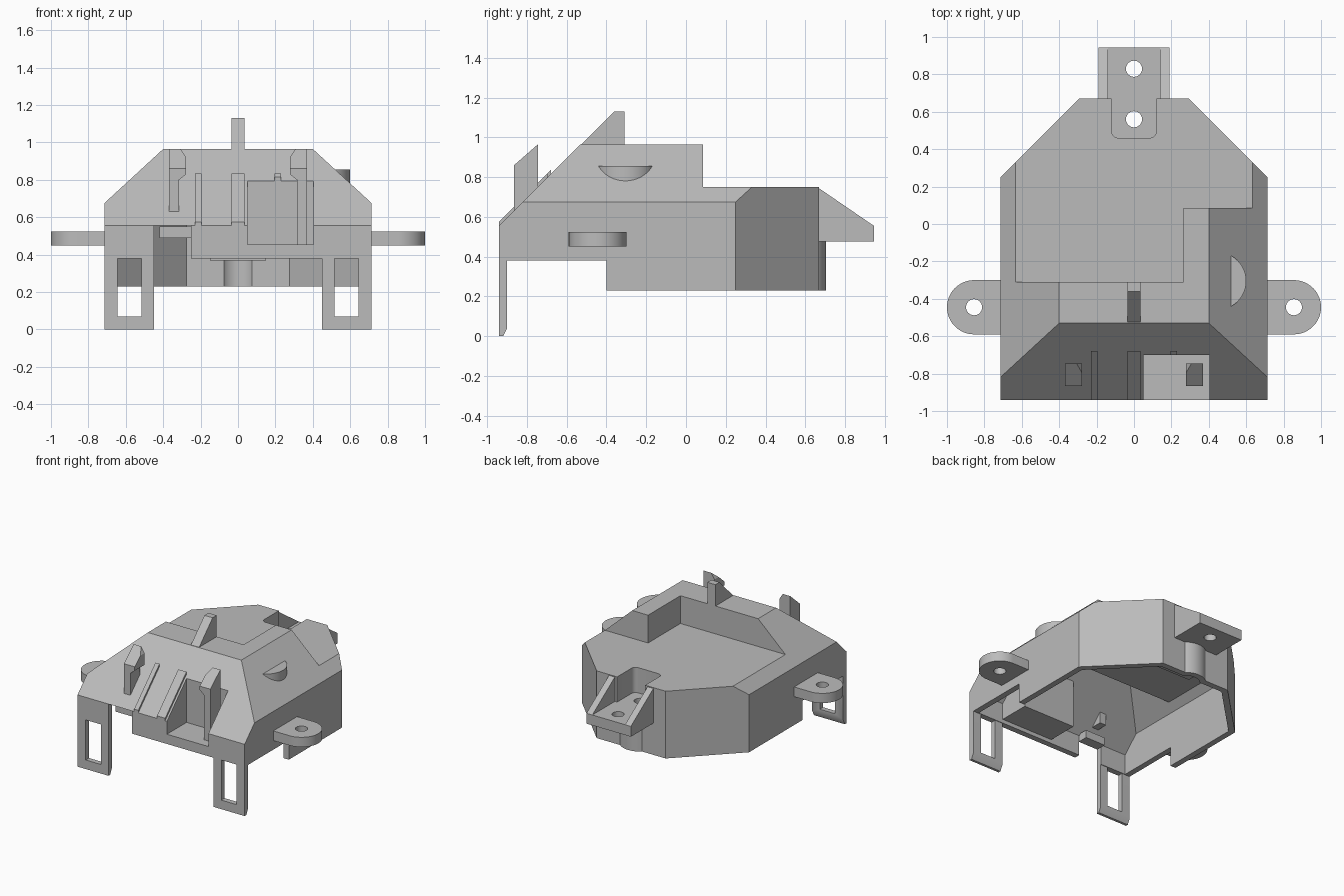
import bpy, bmesh, math
from mathutils import Vector

if "Cube" in bpy.data.objects:
    bpy.data.objects.remove(bpy.data.objects["Cube"], do_unlink=True)

grey = bpy.data.materials.new("plain_grey")
grey.use_nodes = True
COLOUR = (0.5, 0.5, 0.5, 1)
grey.diffuse_color = COLOUR
grey.node_tree.nodes["Principled BSDF"].inputs["Base Color"].default_value = COLOUR


def finish(bm, name):
    bmesh.ops.recalc_face_normals(bm, faces=bm.faces)
    mesh = bpy.data.meshes.new(name)
    bm.to_mesh(mesh)
    bm.free()
    mesh.materials.append(grey)
    ob = bpy.data.objects.new(name, mesh)
    bpy.context.collection.objects.link(ob)
    return ob


def box_bm(x0, x1, y0, y1, z0, z1):
    bm = bmesh.new()
    bmesh.ops.create_cube(bm, size=1)
    for v in bm.verts:
        v.co = (x1 if v.co.x > 0 else x0, y1 if v.co.y > 0 else y0, z1 if v.co.z > 0 else z0)
    return bm


def box(name, *bounds):
    return finish(box_bm(*bounds), name)


def slice_off(bm, co, no):
    geom = bm.verts[:] + bm.edges[:] + bm.faces[:]
    cut = bmesh.ops.bisect_plane(bm, geom=geom, plane_co=co, plane_no=no, clear_outer=True)
    edges = [e for e in cut["geom_cut"] if isinstance(e, bmesh.types.BMEdge)]
    bmesh.ops.contextual_create(bm, geom=edges)


def prism_bm(points, axis, a, b):
    """Extrude a profile of (y, z) points along x, or (x, z) points along y."""
    bm = bmesh.new()
    place = (lambda p, d: (d, p[0], p[1])) if axis == "x" else (lambda p, d: (p[0], d, p[1]))
    face = bm.faces.new([bm.verts.new(place(p, a)) for p in points])
    new = bmesh.ops.extrude_face_region(bm, geom=[face])["geom"]
    shift = Vector(place((0, 0), b - a))
    bmesh.ops.translate(bm, verts=[v for v in new if isinstance(v, bmesh.types.BMVert)], vec=shift)
    return bm


def prism(name, points, axis, a, b):
    return finish(prism_bm(points, axis, a, b), name)


def cylinder(name, x, y, r, z0, z1):
    bm = bmesh.new()
    bmesh.ops.create_cone(bm, cap_ends=True, segments=48, radius1=r, radius2=r, depth=z1 - z0)
    bmesh.ops.translate(bm, verts=bm.verts, vec=(x, y, (z0 + z1) / 2))
    return finish(bm, name)


def combine(target, tool, operation="DIFFERENCE"):
    mod = target.modifiers.new("combine", "BOOLEAN")
    mod.operation, mod.solver, mod.object = operation, "EXACT", tool
    bpy.context.view_layer.objects.active = target
    bpy.ops.object.modifier_apply(modifier=mod.name)
    bpy.data.objects.remove(tool, do_unlink=True)


def hull(name, t, bottom):
    """Chamfered body, moved inwards by t, with the stepped rear deck cut out."""
    bm = box_bm(-.715 + t, .715 - t, -.94 + t, .67 - t, bottom, .965 - t)
    planes = [((0, -.94, .555), (0, -1, 1))]
    for s in (1, -1):
        planes += [((s * .715, 0, .675), (s * .29, 0, .315)), ((s * .715, .25, 0), (s, 1, 0))]
    for co, no in planes:
        no = Vector(no).normalized()
        slice_off(bm, Vector(co) - no * t, no)
    ob = finish(bm, name)
    combine(ob, box("cut", -2, .265 + t, -.31 - t, 2, .75 - t, 2))
    combine(ob, box("cut", -2, 2, .085 - t, 2, .75 - t, 2))
    return ob


# Shell
WALL = .045
shell = hull("shell", 0, .23)
combine(shell, box("cut", -2, 2, -2, -.4, 0, .38))
combine(shell, cylinder("post", 0, .56, .145, .23, .5), "UNION")
cavity = hull("cavity", WALL, .1)
combine(cavity, cylinder("post", 0, .56, .1, .1, .5), "UNION")
combine(cavity, box("cut", .005, .45, -2, -.655, .41, 2))
combine(cavity, box("cut", -.15, .15, .42, 2, .37, 2))
combine(shell, cavity)

# Front pocket, front opening and rear screw recess
combine(shell, box("cut", .05, .405, -2, -.7, .455, 2))
combine(shell, box("cut", -.45, -.25, -2, -.87, 0, .555))
recess = box_bm(-.12, .12, .46, .78, .555, 2)
upright = [e for e in recess.edges if abs(e.verts[0].co.z - e.verts[1].co.z) > .1]
bmesh.ops.bevel(recess, geom=upright, offset=.035, segments=5, affect="EDGES", profile=.5)
combine(shell, finish(recess, "cut"))
combine(shell, cylinder("cut", 0, .56, .043, 0, 2))
box("front_ledge", -.42, -.25, -.9, -.82, .49, .55)

# Rear mounting tab with side gussets
tab = box("rear_tab", -.19, .19, .66, .945, .475, .555)
combine(tab, cylinder("cut", 0, .83, .043, 0, 2))
gusset = [(.66, .75), (.945, .555), (.945, .475), (.66, .475)]
for side, x in (("right", -.19), ("left", .14)):
    prism(side + "_gusset", gusset, "x", x, x + .05)

for side, s in (("left", 1), ("right", -1)):
    # Side ears
    ear = box(side + "_ear", *sorted((s * .69, s * .855)), -.59, -.3, .45, .525)
    combine(ear, cylinder("round", s * .855, -.445, .145, .45, .525), "UNION")
    combine(ear, cylinder("cut", s * .855, -.445, .043, 0, 2))

    # Front legs, each with a window
    leg = [(.715, 0), (.715, .38), (.645, .38), (.645, .07),
           (.515, .07), (.515, .38), (.45, .38), (.45, 0)]
    bm = prism_bm([(s * x, z) for x, z in leg], "y", -.94, -.9)
    slice_off(bm, Vector((0, -.9, .04)), Vector((0, .04, -.02)).normalized())
    finish(bm, side + "_leg")

    # Hooked latches with slanted tops
    foot = .455 if s > 0 else .6
    latch = [(.37, foot), (.37, .97), (.31, .97), (.278, .92), (.278, .83), (.315, .8), (.315, foot)]
    bm = prism_bm([(s * x, z) for x, z in latch], "y", -.865, -.745)
    slice_off(bm, Vector((0, -.865, .86)), Vector((0, -.105, .12)).normalized())
    finish(bm, side + "_latch")

# Top fin and raised strips on the front slope
prism("top_fin", [(-.53, .96), (-.36, 1.13), (-.31, 1.13), (-.31, .96)], "x", -.035, .035)


def strip(name, x0, x1, y0):
    z0 = y0 + 1.495
    prism(name, [(y0, z0 - .02), (y0, z0 + .02), (-.68, .835), (-.68, .795)], "x", x0, x1)


strip("middle_strip", -.035, .035, -.94)
strip("right_strip", -.23, -.195, -.94)
strip("left_strip", .195, .23, -.7)

# Round boss on the left slope
cylinder("side_boss", .446, -.305, .154, .77, .855)

for ob in bpy.context.collection.objects:
    if ob.type == "MESH":
        bpy.ops.object.select_all(action="DESELECT")
        ob.select_set(True)
        bpy.context.view_layer.objects.active = ob
        bpy.ops.object.shade_smooth_by_angle(angle=math.radians(30))
